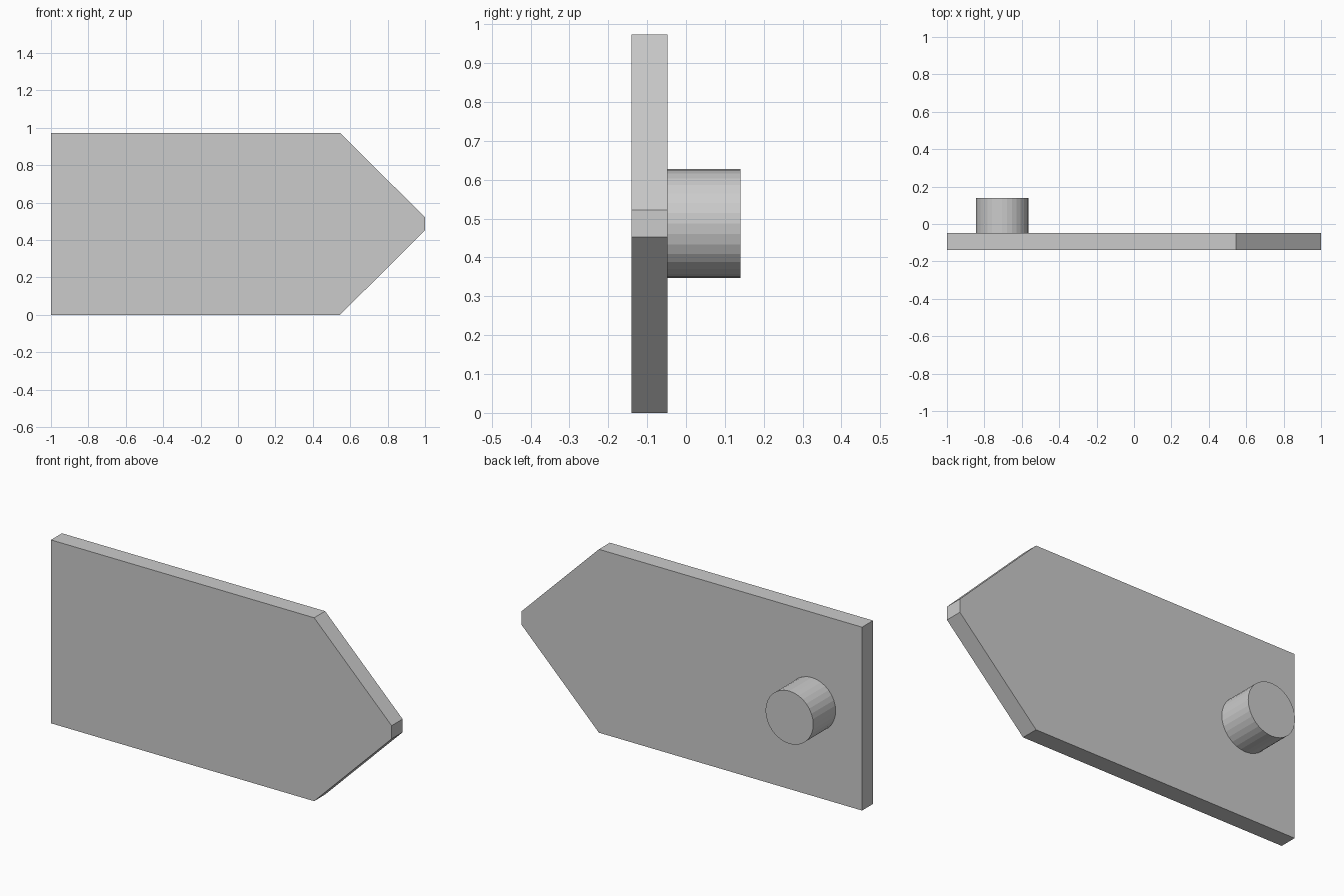
import bpy, bmesh
from math import sin, cos, pi

if "Cube" in bpy.data.objects:
    bpy.data.objects.remove(bpy.data.objects["Cube"])


def extrude_profile(name, profile, y0, y1):
    """Solid made from an (x, z) outline extruded from y0 to y1."""
    bm = bmesh.new()
    face = bm.faces.new([bm.verts.new((x, y0, z)) for x, z in profile])
    result = bmesh.ops.extrude_face_region(bm, geom=[face])
    moved = [g for g in result["geom"] if isinstance(g, bmesh.types.BMVert)]
    bmesh.ops.translate(bm, verts=moved, vec=(0, y1 - y0, 0))
    bmesh.ops.recalc_face_normals(bm, faces=bm.faces)
    mesh = bpy.data.meshes.new(name)
    bm.to_mesh(mesh)
    bm.free()
    obj = bpy.data.objects.new(name, mesh)
    bpy.context.collection.objects.link(obj)
    return obj


FRONT, BACK, PEG_END = -0.14, -0.048, 0.14
MID_Z, RADIUS, SIDES = 0.487, 0.14, 32

# Arrow-shaped plate with a blunt tip
extrude_profile("pointed_plate", [
    (-1, 0), (0.545, 0), (1, 0.452), (1, 0.522), (0.545, 0.973), (-1, 0.973),
], FRONT, BACK)

# Round peg on the back face
circle = [(-0.705 + RADIUS * cos(2 * pi * i / SIDES),
           MID_Z + RADIUS * sin(2 * pi * i / SIDES)) for i in range(SIDES)]
extrude_profile("round_peg", circle, BACK, PEG_END)
